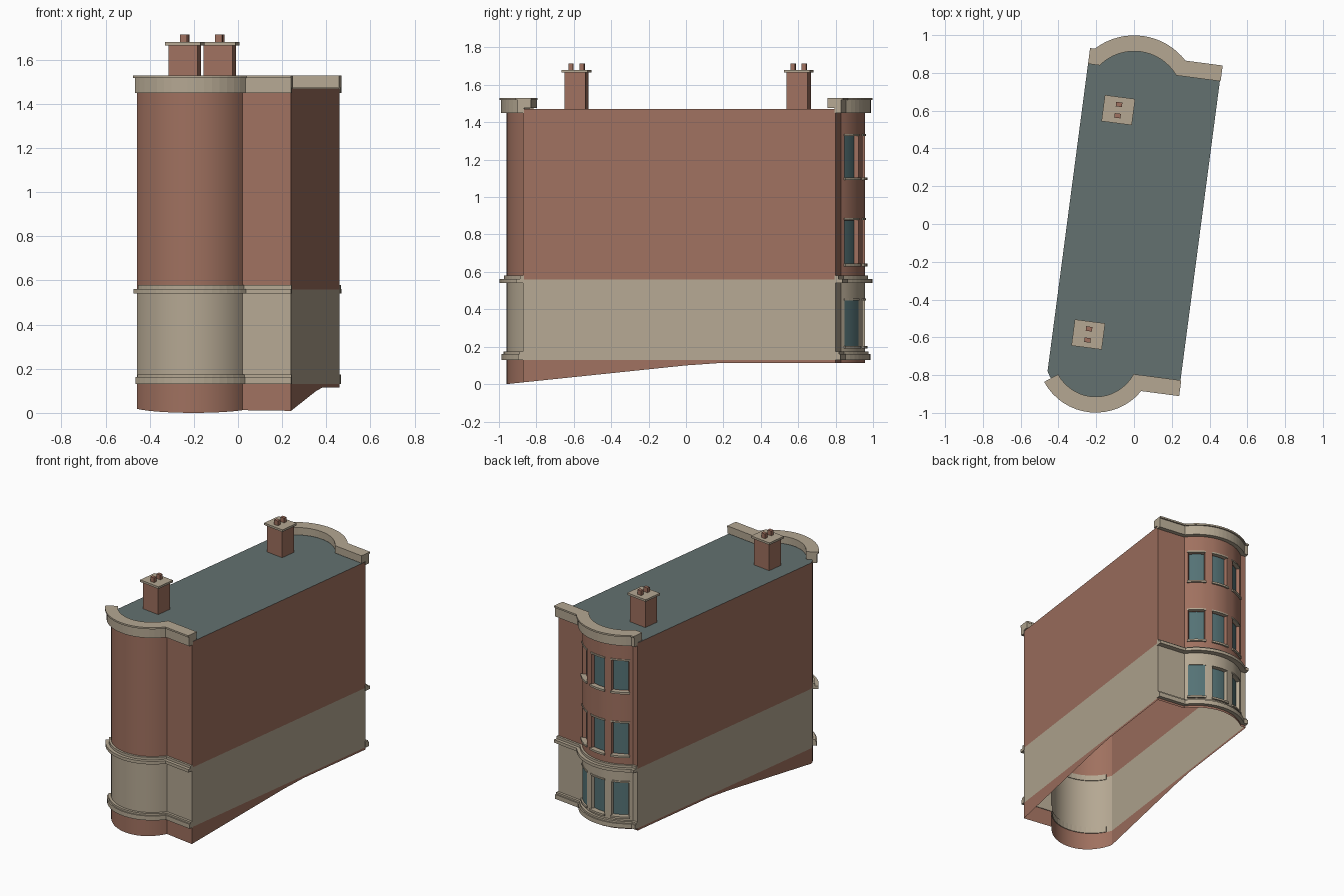
import bpy, bmesh
from math import sin, cos, acos, radians, degrees
from mathutils import Matrix

if "Cube" in bpy.data.objects:
    bpy.data.objects.remove(bpy.data.objects["Cube"])

S, C = sin(radians(7.5)), cos(radians(7.5))     # the plan is turned 7.5 degrees clockwise
HALF, ROOF = 0.352, 1.47


def world(u, v, z):
    return (u * C + v * S, -u * S + v * C, z)


def material(name, rgb):
    m = bpy.data.materials.new(name)
    m.diffuse_color = (*rgb, 1)
    m.use_nodes = True
    m.node_tree.nodes["Principled BSDF"].inputs["Base Color"].default_value = m.diffuse_color
    return m


BRICK = material("brick", (0.35, 0.165, 0.115))
STONE = material("stone", (0.46, 0.39, 0.29))
SLATE = material("slate", (0.125, 0.165, 0.16))
GLASS = material("glass", (0.09, 0.17, 0.18))


def finish(name, bm, mats):
    me = bpy.data.meshes.new(name)
    bm.to_mesh(me)
    bm.free()
    for m in mats:
        me.materials.append(m)
    ob = bpy.data.objects.new(name, me)
    bpy.context.collection.objects.link(ob)
    return ob


# Bowed facades: bay centre, half width, depth, flat wall distance, side, left flat
FRONT = dict(cu=-0.111, h=0.241, d=0.147, v0=0.832, sg=-1, left=False)
BACK = dict(cu=-0.085, h=0.225, d=0.10, v0=0.853, sg=1, left=True)


def arc(b, off, angles):
    r = (b["h"] ** 2 + b["d"] ** 2) / (2 * b["d"])
    cv = b["v0"] + b["d"] - r
    return [(b["cu"] + (r + off) * sin(radians(a)), b["sg"] * (cv + (r + off) * cos(radians(a))))
            for a in angles]


def reach(b, off):
    r = (b["h"] ** 2 + b["d"] ** 2) / (2 * b["d"])
    return degrees(acos((r - b["d"] + off) / (r + off)))


def facade(b, off, n=16):
    a1 = reach(b, off)
    a0 = -a1 if b["left"] else -54
    pts = arc(b, off, [a0 + (a1 - a0) * i / n for i in range(n + 1)])
    flat = b["sg"] * (b["v0"] + off)
    return ([(-HALF, flat)] if b["left"] else []) + pts + [(HALF + 0.004, flat)]


def band(name, outer, inner, z0, z1, mat=STONE):
    bm = bmesh.new()
    secs = [[bm.verts.new(world(*p, z)) for p, z in ((o, z0), (o, z1), (i, z1), (i, z0))]
            for o, i in zip(outer, inner)]
    for a, b in zip(secs, secs[1:]):
        for k in range(4):
            bm.faces.new((a[k], a[(k + 1) % 4], b[(k + 1) % 4], b[k]))
    bm.faces.new(secs[0])
    bm.faces.new(secs[-1])
    bmesh.ops.recalc_face_normals(bm, faces=bm.faces)
    return finish(name, bm, [mat])


def ground(y):
    if y < 0:
        return max(0.0, 0.1 + y * 0.1 / 0.96)
    return 0.1 + 0.014 * min(y / 0.2, 1)


# Wall shell: counter-clockwise outline, open at the sloping bottom
win_centres = (-32, 0, 32)
a = reach(FRONT, 0)
outline = arc(FRONT, 0, [-a + 2 * a * i / 20 for i in range(21)])
outline += [(HALF, -FRONT["v0"])] + [(HALF, (y + HALF * S) / C) for y in (0, 0.2)]
outline += [(HALF, BACK["v0"])]
a = reach(BACK, 0)
back_angles = [-a] + [c + o for c in win_centres for o in (-11, -5.5, 0, 5.5, 11)] + [a]
first = len(outline)
outline += arc(BACK, 0, back_angles[::-1]) + [(-HALF, BACK["v0"])]
outline += [(-HALF, (y - HALF * S) / C) for y in (0.2, 0)]

levels = [0, 0.13, 0.20, 0.45, 0.56, 0.64, 0.88, 1.10, 1.33, ROOF]
bm = bmesh.new()
rows = []
for j, z in enumerate(levels):
    rows.append([bm.verts.new(world(u, v, z if j else ground(world(u, v, 0)[1]))) for u, v in outline])
n = len(outline)
grid = {}
for j in range(len(levels) - 1):
    for i in range(n):
        k = (i + 1) % n
        f = bm.faces.new((rows[j][i], rows[j][k], rows[j + 1][k], rows[j + 1][i]))
        f.material_index = 1 if 1 <= j <= 3 else 0
        grid[i, j] = f
roof = bm.faces.new(rows[-1])
roof.material_index = 2

# Recessed windows in the back bay
for j in (2, 5, 7):
    for w in range(3):
        faces = [grid[first + 1 + 5 * w + i, j] for i in range(4)]
        bmesh.ops.inset_region(bm, faces=faces, thickness=0.004, depth=-0.025, use_even_offset=True)
        for f in faces:
            f.material_index = 3
shell = finish("walls_and_roof", bm, [BRICK, STONE, SLATE, GLASS])
bpy.context.view_layer.objects.active = shell
shell.select_set(True)
bpy.ops.object.shade_smooth_by_angle(angle=radians(25))

# Window sills and lintels
for j in (2, 5, 7):
    for w, c in enumerate(win_centres):
        angs = [c - 12 + 6 * i for i in range(5)]
        for part, z0, z1, out in (("sill", levels[j] - 0.01, levels[j] + 0.004, 0.012),
                                  ("lintel", levels[j + 1] - 0.003, levels[j + 1] + 0.008, 0.005)):
            band(f"{part}_{j}_{w}", arc(BACK, out, angs), arc(BACK, -0.02, angs), z0, z1)

# Stone courses and parapets following both facades
courses = (("base_course", 0.13, 0.162, 0.027, -0.005), ("base_course_top", 0.162, 0.175, 0.018, -0.005),
           ("string_course", 0.54, 0.562, 0.038, -0.005), ("string_course_top", 0.562, 0.58, 0.015, -0.005),
           ("cornice", 1.45, 1.475, 0.03, -0.005),
           ("parapet", 1.475, 1.518, 0.03, -0.042), ("parapet_cap", 1.518, 1.53, 0.04, -0.044))
for side, b in (("front", FRONT), ("back", BACK)):
    for name, z0, z1, out, inn in courses:
        band(f"{side}_{name}", facade(b, out), facade(b, inn), z0, z1)


def box(name, x, y, du, dv, z0, z1, mat, shift=0):
    bm = bmesh.new()
    bmesh.ops.create_cube(bm, size=1, matrix=Matrix.Translation((x + shift * S, y + shift * C, (z0 + z1) / 2))
                          @ Matrix.Rotation(radians(-7.5), 4, 'Z')
                          @ Matrix.Diagonal((du, dv, z1 - z0, 1)))
    return finish(name, bm, [mat])


# Chimneys
for side, x, y in (("front", -0.242, -0.585), ("back", -0.083, 0.603)):
    box(f"{side}_chimney", x, y, 0.134, 0.113, ROOF - 0.01, 1.665, BRICK)
    box(f"{side}_chimney_cap", x, y, 0.162, 0.14, 1.665, 1.68, STONE)
    for k, s in enumerate((-0.03, 0.03)):
        box(f"{side}_chimney_pot_{k}", x, y, 0.033, 0.024, 1.68, 1.714, BRICK, s)
